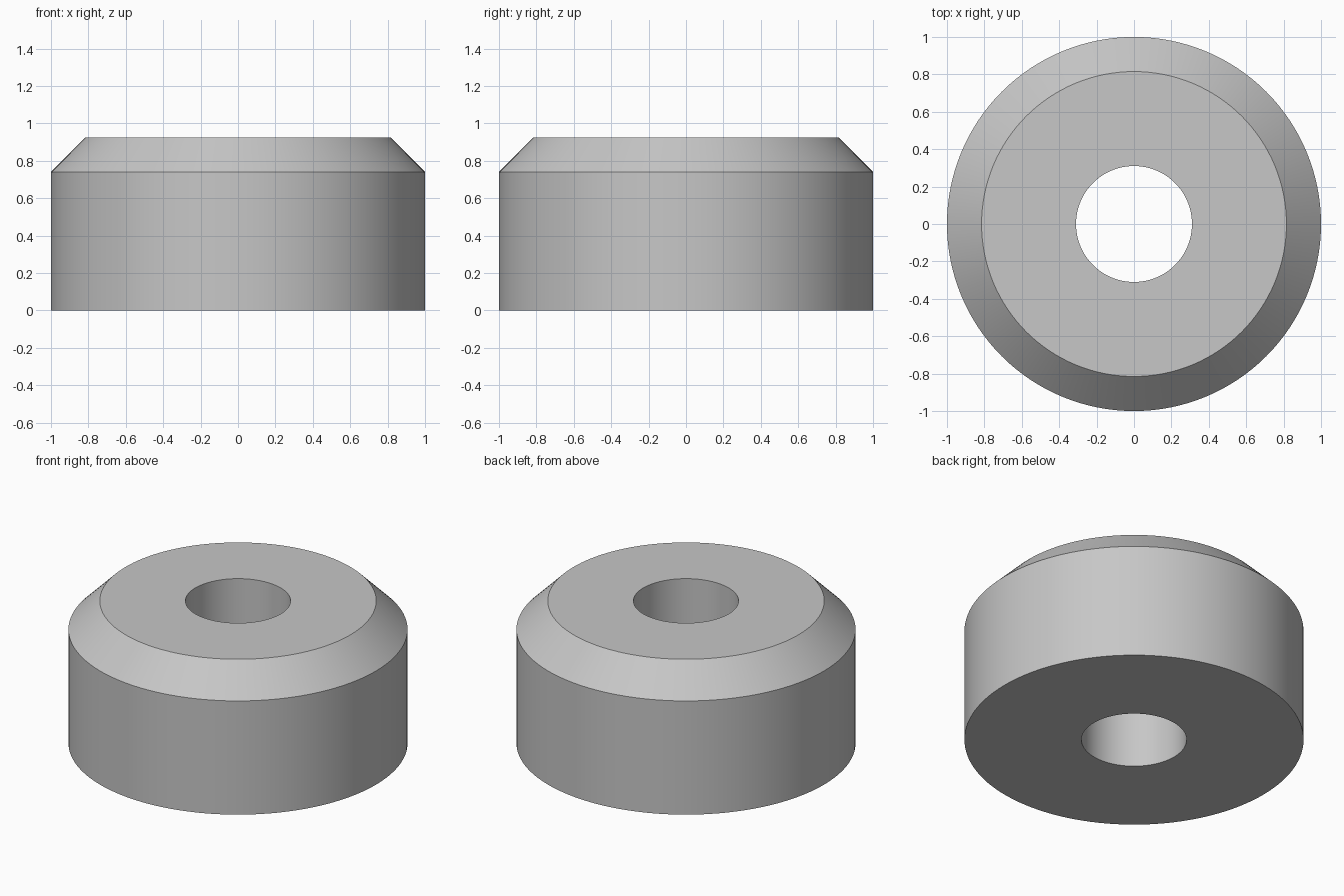
import bpy
import bmesh
import math

default = bpy.data.objects.get("Cube")
if default:
    bpy.data.objects.remove(default, do_unlink=True)

SIDES = 128
# Closed cross-section as (radius, height): bore, base, wall, chamfer, top
PROFILE = [(0.31, 0), (1, 0), (1, 0.74), (0.815, 0.925), (0.31, 0.925)]

grey = bpy.data.materials.new("plain grey")
grey.use_nodes = True
colour = (0.57, 0.57, 0.57, 1)
grey.diffuse_color = colour
grey.node_tree.nodes["Principled BSDF"].inputs["Base Color"].default_value = colour

# Revolve the cross-section around the vertical axis
bm = bmesh.new()
rings = []
for radius, height in PROFILE:
    ring = []
    for i in range(SIDES):
        angle = math.tau * i / SIDES
        ring.append(bm.verts.new((radius * math.cos(angle), radius * math.sin(angle), height)))
    rings.append(ring)

for k, ring in enumerate(rings):
    above = rings[(k + 1) % len(rings)]
    for i in range(SIDES):
        j = (i + 1) % SIDES
        bm.faces.new((ring[i], ring[j], above[j], above[i]))
bmesh.ops.recalc_face_normals(bm, faces=bm.faces)

mesh = bpy.data.meshes.new("chamfered_bushing")
bm.to_mesh(mesh)
bm.free()
mesh.materials.append(grey)
bushing = bpy.data.objects.new("chamfered_bushing", mesh)
bpy.context.collection.objects.link(bushing)

# Smooth round surfaces, sharp rims
bpy.ops.object.select_all(action="DESELECT")
bushing.select_set(True)
bpy.context.view_layer.objects.active = bushing
bpy.ops.object.shade_smooth_by_angle(angle=math.radians(30))
